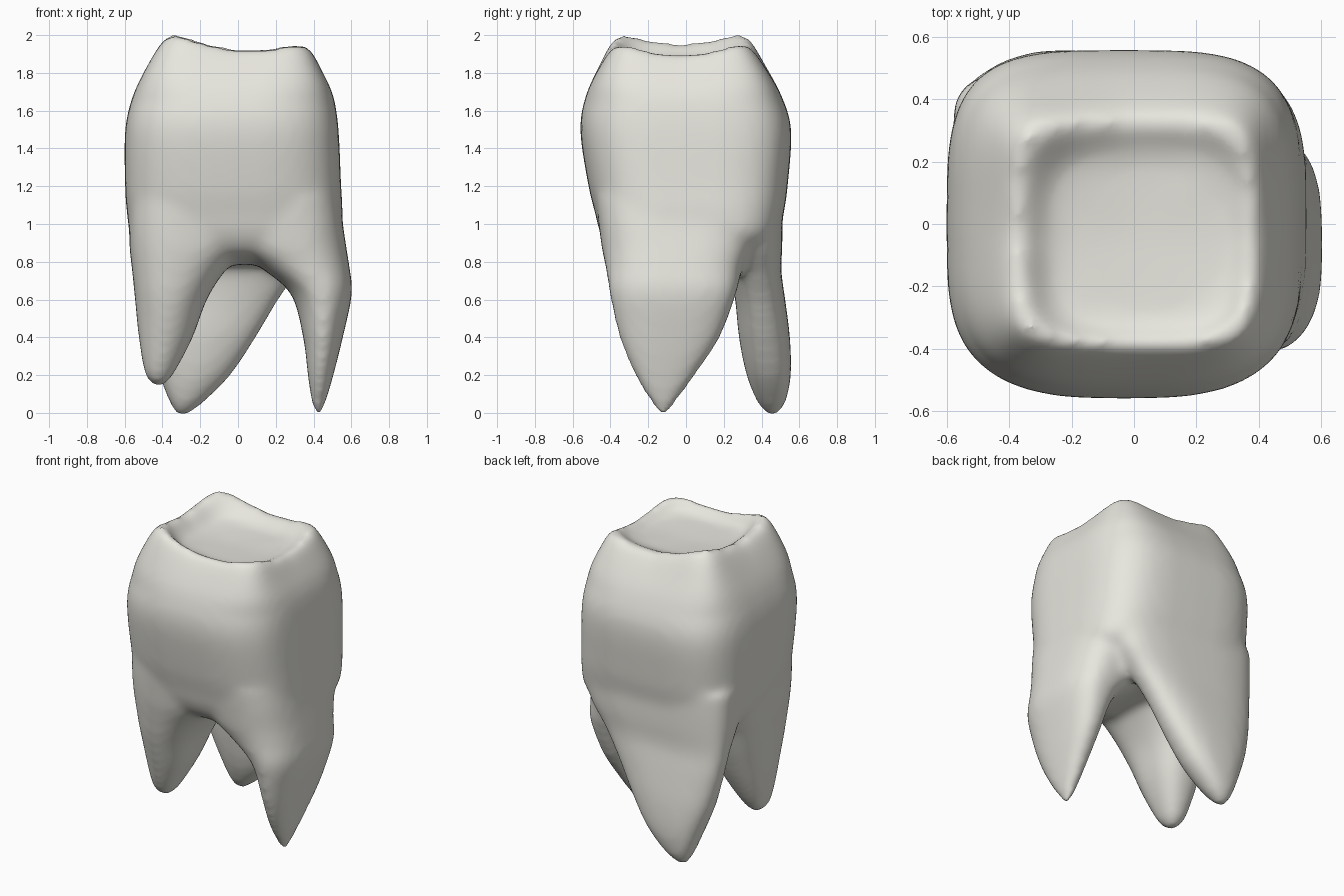
import bpy, bmesh, math

if "Cube" in bpy.data.objects:
    bpy.data.objects.remove(bpy.data.objects["Cube"])

SIDES, STEPS = 48, 5

def spline(rows):
    """Smoothly interpolate a list of equal-length rows."""
    out = []
    for i in range(len(rows) - 1):
        a, b = rows[max(i - 1, 0)], rows[i]
        c, d = rows[i + 1], rows[min(i + 2, len(rows) - 1)]
        for s in range(STEPS):
            t = s / STEPS
            out.append([0.5 * (2*q + (r - p)*t + (2*p - 5*q + 4*r - u)*t*t
                               + (3*q - p - 3*r + u)*t**3)
                        for p, q, r, u in zip(a, b, c, d)])
    return out + [list(rows[-1])]

def loft(bm, rows, low, high):
    """Rows: z, x min, x max, y min, y max, rim waviness.
    Squareness of the rings grows from low to high between z 0.5 and 1."""
    rings = []
    for z, x0, x1, y0, y1, w in spline(rows):
        ring = []
        n0 = low + (high - low) * min(1, max(0, 2*z - 1)) + 6 * max(0, z - 1.65)
        for k in range(SIDES):
            a = 2 * math.pi * k / SIDES
            c, s = math.cos(a), math.sin(a)
            n = n0 - 0.6 * max(0, -s)
            u = math.copysign(abs(c)**(2/n), c)
            v = math.copysign(abs(s)**(2/n), s)
            wave = 0.09 * u*u*v*v - 0.027 * u
            ring.append(bm.verts.new(((x0 + x1 + (x1 - x0)*u) / 2,
                                      (y0 + y1 + (y1 - y0)*v) / 2, z + w * wave)))
        rings.append(ring)
    for lo, hi in zip(rings, rings[1:]):
        for k in range(SIDES):
            j = (k + 1) % SIDES
            bm.faces.new((lo[k], lo[j], hi[j], hi[k]))
    bm.faces.new(rings[0][::-1])
    bm.faces.new(rings[-1])

# crown: domed underside, outer wall, wavy rim, then down into the chewing basin
crown = [(0.785, -.30, .26, -.20, .25, 0), (0.84, -.48, .43, -.37, .40, 0),
         (0.93, -.565, .54, -.445, .485, 0), (1.06, -.588, .553, -.482, .518, 0),
         (1.22, -.598, .545, -.52, .54, 0), (1.5, -.597, .532, -.56, .557, 0),
         (1.68, -.555, .505, -.53, .505, .1), (1.82, -.48, .445, -.465, .425, .5),
         (1.91, -.405, .395, -.405, .355, 1), (1.922, -.355, .36, -.37, .315, 1),
         (1.89, -.30, .33, -.345, .255, .6), (1.87, -.24, .27, -.29, .19, .2),
         (1.86, -.05, .05, -.08, .0, 0)]
# three roots, tip first
front_left_root = [(0.135, -.435, -.405, -.17, -.13, 0), (0.2, -.49, -.345, -.24, -.06, 0),
                   (0.4, -.525, -.24, -.32, .05, 0), (0.6, -.545, -.165, -.385, .14, 0),
                   (0.75, -.56, -.07, -.42, .20, 0), (0.9, -.575, .06, -.45, .26, 0),
                   (1.15, -.575, .2, -.48, .30, 0)]
right_root = [(-.02, .415, .435, -.135, -.105, 0), (0.06, .39, .465, -.19, -.05, 0),
              (0.2, .37, .505, -.275, .05, 0), (0.4, .345, .555, -.355, .18, 0),
              (0.63, .28, .603, -.405, .265, 0), (0.77, .12, .59, -.425, .30, 0),
              (0.9, -.04, .57, -.45, .36, 0), (1.15, -.1, .535, -.48, .42, 0)]
back_root = [(-.02, -.32, -.28, .44, .47, 0), (0.05, -.36, -.19, .38, .525, 0),
             (0.2, -.42, -.04, .32, .555, 0), (0.4, -.495, .095, .28, .55, 0),
             (0.6, -.54, .215, .26, .525, 0), (0.75, -.56, .32, .23, .505, 0),
             (0.9, -.575, .43, .15, .51, 0), (1.15, -.58, .48, .1, .51, 0)]

bm = bmesh.new()
loft(bm, crown, 3.7, 3.7)
for root in (front_left_root, right_root, back_root):
    loft(bm, root, 2.6, 3.4)
bmesh.ops.recalc_face_normals(bm, faces=bm.faces)
mesh = bpy.data.meshes.new("molar_tooth")
bm.to_mesh(mesh)
bm.free()
tooth = bpy.data.objects.new("molar_tooth", mesh)
bpy.context.collection.objects.link(tooth)

# ivory colour
ivory = bpy.data.materials.new("ivory")
ivory.diffuse_color = (0.8, 0.79, 0.73, 1)
ivory.use_nodes = True
ivory.node_tree.nodes["Principled BSDF"].inputs["Base Color"].default_value = ivory.diffuse_color
mesh.materials.append(ivory)

# fuse crown and roots into one soft skin
fuse = tooth.modifiers.new("fuse", 'REMESH')
fuse.mode = 'VOXEL'
fuse.voxel_size = 0.022
fuse.use_smooth_shade = True
soften = tooth.modifiers.new("soften", 'SMOOTH')
soften.factor = 0.5
soften.iterations = 16
